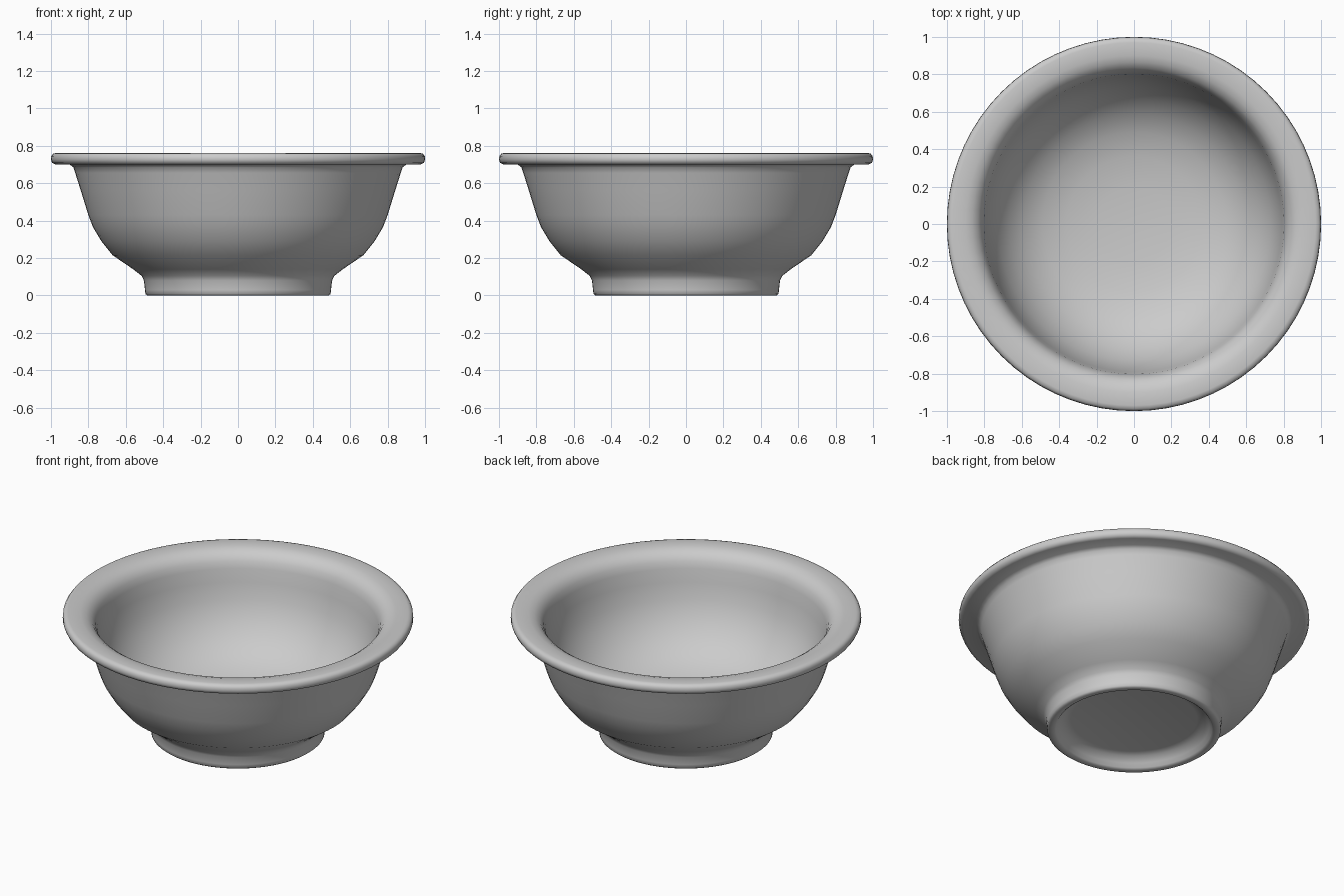
import bpy, bmesh, math

if "Cube" in bpy.data.objects:
    bpy.data.objects.remove(bpy.data.objects["Cube"], do_unlink=True)

SEGMENTS = 72

# One plain grey glaze
glaze = bpy.data.materials.new("grey_glaze")
glaze.use_nodes = True
GREY = (0.6, 0.6, 0.6, 1)
glaze.diffuse_color = GREY
glaze.node_tree.nodes["Principled BSDF"].inputs["Base Color"].default_value = GREY

# Cross-section (radius, height), from the centre underneath to the centre inside
PROFILE = [
    # recessed underside and foot ring
    (0, 0.07), (0.36, 0.07), (0.40, 0.06), (0.43, 0.03), (0.445, 0.008), (0.455, 0),
    (0.485, 0), (0.495, 0.008), (0.497, 0.03), (0.503, 0.08), (0.515, 0.105),
    # outer wall
    (0.56, 0.14), (0.67, 0.215), (0.73, 0.29), (0.775, 0.365), (0.80, 0.43),
    (0.84, 0.56), (0.87, 0.655), (0.88, 0.685), (0.90, 0.70),
    # flat rim with a rounded edge
    (0.975, 0.70), (0.993, 0.708), (1.0, 0.725), (0.998, 0.745), (0.988, 0.758), (0.97, 0.762),
    (0.90, 0.76), (0.865, 0.75), (0.835, 0.73), (0.815, 0.70), (0.802, 0.66),
    # inner wall and floor
    (0.79, 0.58), (0.765, 0.48), (0.73, 0.395), (0.67, 0.305), (0.59, 0.23),
    (0.49, 0.175), (0.36, 0.14), (0.2, 0.122), (0, 0.118),
]


def lathe(name, profile, material):
    """Spin a cross-section around the z axis into a closed solid."""
    bm = bmesh.new()
    verts = [bm.verts.new((r, 0, z)) for r, z in profile]
    edges = [bm.edges.new(pair) for pair in zip(verts, verts[1:])]
    bmesh.ops.spin(bm, geom=verts + edges, cent=(0, 0, 0), axis=(0, 0, 1),
                   angle=math.tau, steps=SEGMENTS, use_duplicate=False)
    bmesh.ops.remove_doubles(bm, verts=bm.verts, dist=0.0005)
    bmesh.ops.recalc_face_normals(bm, faces=bm.faces)
    mesh = bpy.data.meshes.new(name)
    bm.to_mesh(mesh)
    bm.free()
    mesh.materials.append(material)
    obj = bpy.data.objects.new(name, mesh)
    bpy.context.collection.objects.link(obj)
    return obj


bowl = lathe("bowl", PROFILE, glaze)
bpy.ops.object.select_all(action='DESELECT')
bowl.select_set(True)
bpy.context.view_layer.objects.active = bowl
bpy.ops.object.shade_smooth_by_angle(angle=math.radians(50))
